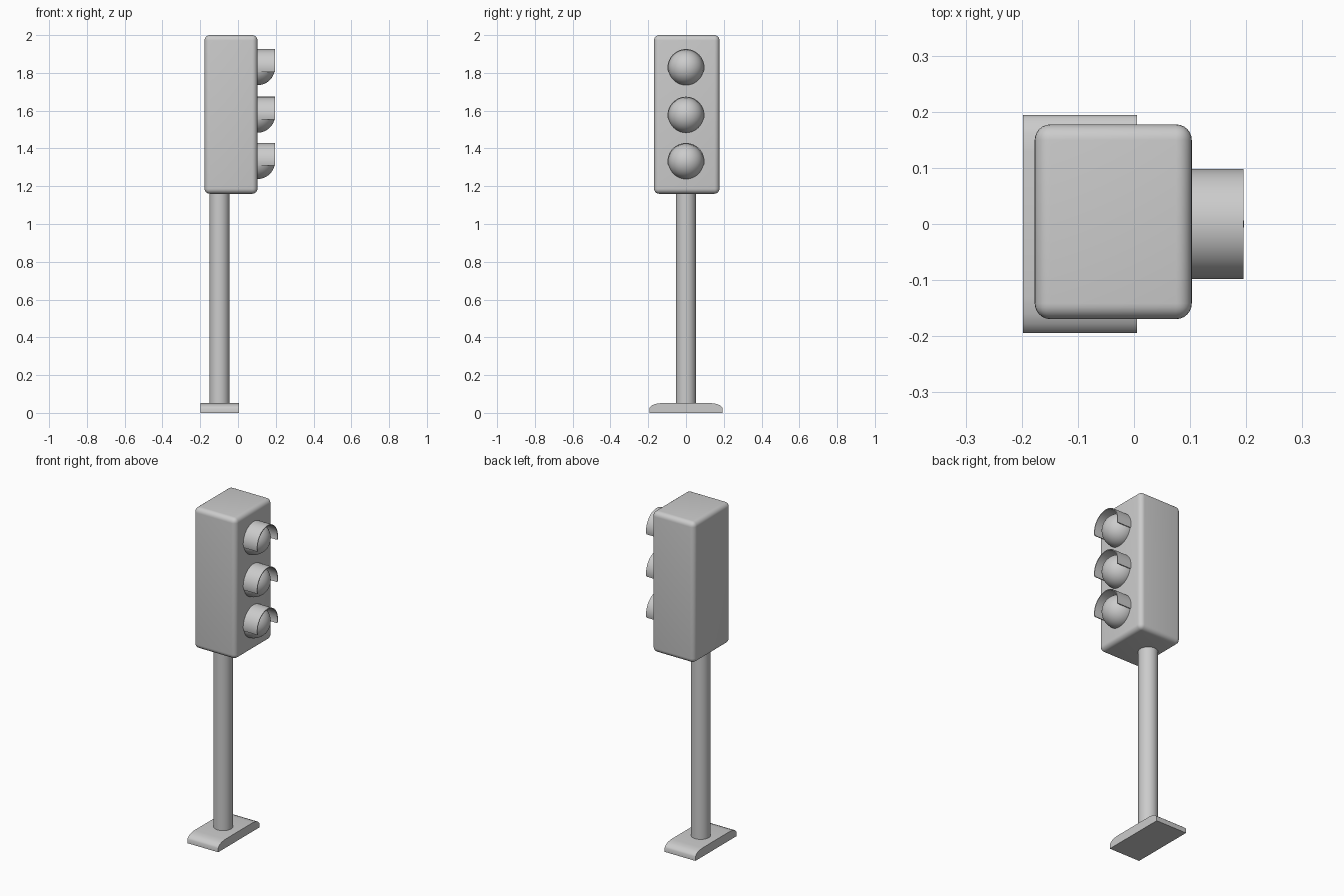
import bpy, bmesh
from math import sin, cos, pi, asin
from mathutils import Vector, Matrix

if "Cube" in bpy.data.objects:
    bpy.data.objects.remove(bpy.data.objects["Cube"])


def finish(name, bm, angle=0.6):
    bmesh.ops.recalc_face_normals(bm, faces=bm.faces)
    mesh = bpy.data.meshes.new(name)
    bm.to_mesh(mesh)
    bm.free()
    obj = bpy.data.objects.new(name, mesh)
    bpy.context.collection.objects.link(obj)
    bpy.ops.object.select_all(action='DESELECT')
    obj.select_set(True)
    bpy.context.view_layer.objects.active = obj
    bpy.ops.object.shade_smooth_by_angle(angle=angle)
    return obj


def extrude_profile(name, profile, x0, x1):
    """Extrude a closed (y, z) outline along x."""
    bm = bmesh.new()
    face = bm.faces.new([bm.verts.new((x0, y, z)) for y, z in profile])
    ext = bmesh.ops.extrude_face_region(bm, geom=[face])
    verts = [v for v in ext["geom"] if isinstance(v, bmesh.types.BMVert)]
    bmesh.ops.translate(bm, verts=verts, vec=(x1 - x0, 0, 0))
    return finish(name, bm)


# Foot: flat bottom, rounded shoulders at both ends
half = [(0.194, 0), (0.194, 0.024), (0.189, 0.032), (0.178, 0.041),
        (0.16, 0.048), (0.13, 0.052)]
extrude_profile("foot", half + [(-y, z) for y, z in reversed(half)], -0.198, 0.005)

# Pole
bm = bmesh.new()
bmesh.ops.create_cone(bm, cap_ends=True, segments=48, radius1=0.053, radius2=0.053,
                      depth=1.13, matrix=Matrix.Translation((-0.098, 0, 0.605)))
finish("pole", bm)

# Signal housing: rounded box
bm = bmesh.new()
bmesh.ops.create_cube(bm, size=1, matrix=Matrix.Translation((-0.037, 0.004, 1.58))
                      @ Matrix.Diagonal((0.28, 0.347, 0.84, 1)))
bmesh.ops.bevel(bm, geom=bm.edges[:], offset=0.028, segments=6, profile=0.5,
                affect='EDGES')
finish("housing", bm)

FACE_X = 0.103
for label, z in (("top", 1.828), ("middle", 1.576), ("bottom", 1.331)):
    # Lamp: dome bulging from the housing face
    bm = bmesh.new()
    bmesh.ops.create_uvsphere(bm, u_segments=48, v_segments=24, radius=0.093,
                              matrix=Matrix.Translation((FACE_X, 0, z))
                              @ Matrix.Rotation(pi / 2, 4, 'Y'))
    bmesh.ops.bisect_plane(bm, geom=bm.verts[:] + bm.edges[:] + bm.faces[:],
                           plane_co=(FACE_X - 0.005, 0, 0), plane_no=(1, 0, 0),
                           clear_inner=True)
    finish(label + "_lamp", bm)

    # Hood: thin arched visor reaching slightly below the lamp centre
    def arc(r, n=32):
        a = -asin(0.022 / r)
        return [(r * cos(a + (pi - 2 * a) * i / n), z + r * sin(a + (pi - 2 * a) * i / n))
                for i in range(n + 1)]
    extrude_profile(label + "_hood", arc(0.098) + arc(0.093)[::-1], FACE_X - 0.005, 0.195)
